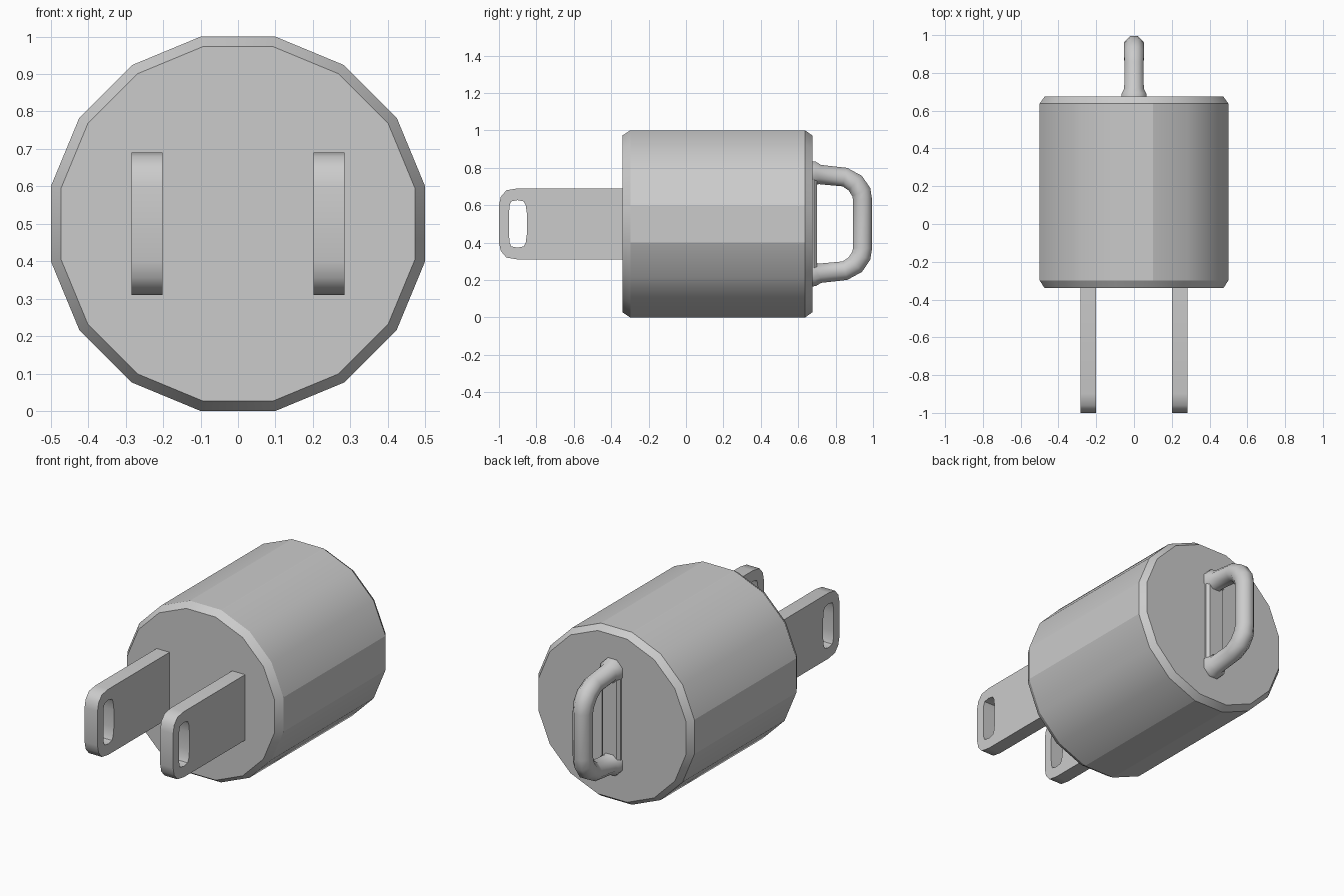
import bpy, bmesh, math
from mathutils import Vector

if "Cube" in bpy.data.objects:
    bpy.data.objects.remove(bpy.data.objects["Cube"])


def finish(name, bm, angle=30):
    bmesh.ops.recalc_face_normals(bm, faces=bm.faces)
    me = bpy.data.meshes.new(name)
    for f in bm.faces:
        f.smooth = True
    bm.to_mesh(me)
    bm.free()
    me.set_sharp_from_angle(angle=math.radians(angle))
    ob = bpy.data.objects.new(name, me)
    bpy.context.collection.objects.link(ob)
    return ob


def loft(rings):
    """Skin a list of equal-length rings and cap both ends."""
    bm = bmesh.new()
    vs = [[bm.verts.new(p) for p in r] for r in rings]
    n = len(vs[0])
    for a, b in zip(vs, vs[1:]):
        for i in range(n):
            j = (i + 1) % n
            bm.faces.new((a[i], a[j], b[j], b[i]))
    bm.faces.new(vs[0])
    bm.faces.new(vs[-1])
    return bm


# Body: chamfered 16-sided barrel lying along y
def body_ring(y, apothem):
    r = apothem / math.cos(math.pi / 16)
    angles = [math.pi * (2 * i + 1) / 16 for i in range(16)]
    return [(r * math.cos(a), y, 0.5 + r * math.sin(a)) for a in angles]


body = finish("body", loft([body_ring(-0.34, 0.473), body_ring(-0.298, 0.5),
                            body_ring(0.637, 0.5), body_ring(0.675, 0.473)]), 28)

# Crisp creases round the barrel and beside its four flat panels
bm = bmesh.new()
bm.from_mesh(body.data)
for e in bm.edges:
    a, b = (v.co for v in e.verts)
    lengthwise = abs(a.y - b.y) > 0.5
    if lengthwise and min(abs(a.x), abs(a.z - 0.5)) < 0.15:
        e.smooth = False
    if abs(a.y - b.y) < 0.001:
        e.smooth = False
bm.to_mesh(body.data)
bm.free()

# Prongs: flat blades with clipped corners and a rounded slot
upper_outline = [(-0.33, 0.19), (-0.90, 0.19), (-0.96, 0.18), (-0.99, 0.145), (-1.0, 0.10)]
upper_slot = [(-0.85, 0.05), (-0.857, 0.10), (-0.867, 0.12), (-0.90, 0.127),
              (-0.935, 0.12), (-0.943, 0.10), (-0.947, 0.05)]


def mirrored_loop(half):
    return half + [(y, -z) for y, z in reversed(half)]


def prong(name, x0, width):
    bm = bmesh.new()
    edges = []
    for half in (upper_outline, upper_slot):
        vs = [bm.verts.new((x0, y, 0.5 + z)) for y, z in mirrored_loop(half)]
        edges += [bm.edges.new((vs[i - 1], vs[i])) for i in range(len(vs))]
    bmesh.ops.triangle_fill(bm, edges=edges, use_beauty=True)
    out = bmesh.ops.extrude_face_region(bm, geom=bm.faces[:], use_keep_orig=True)
    moved = [g for g in out["geom"] if isinstance(g, bmesh.types.BMVert)]
    bmesh.ops.translate(bm, verts=moved, vec=(width, 0, 0))
    finish(name, bm, 50)


prong("left_prong", -0.284, 0.083)
prong("right_prong", 0.201, 0.083)

# Handle: round bar bent into a loop, flared where it meets the body
half_path = [(0.66, 0.268, 0.073), (0.69, 0.268, 0.07), (0.715, 0.264, 0.056),
             (0.85, 0.25, 0.055), (0.905, 0.218, 0.057), (0.937, 0.17, 0.057),
             (0.944, 0.13, 0.055)]
path = [(y, 0.5 + z, r) for y, z, r in half_path]
path += [(y, 0.5 - z, r) for y, z, r in reversed(half_path)]
rings = []
for i, (y, z, r) in enumerate(path):
    p, q = path[max(i - 1, 0)], path[min(i + 1, len(path) - 1)]
    t = Vector((0, q[0] - p[0], q[1] - p[1])).normalized()
    if i in (0, len(path) - 1):
        t = Vector((0, 1 if i == 0 else -1, 0))
    n = t.cross(Vector((1, 0, 0)))
    angles = [math.tau * (k + 0.5) / 8 for k in range(8)]
    rings.append([Vector((r * math.cos(a), y, z)) + n * r * math.sin(a) for a in angles])
finish("handle", loft(rings), 50)


# Handle base: low chamfered strip between the two feet
def plate_ring(y, w, h):
    return [(sx * w, y, 0.5 + sz * h) for sx, sz in ((1, 1), (-1, 1), (-1, -1), (1, -1))]


finish("handle_base", loft([plate_ring(0.66, 0.06, 0.26), plate_ring(0.685, 0.06, 0.26),
                            plate_ring(0.70, 0.045, 0.245)]))
